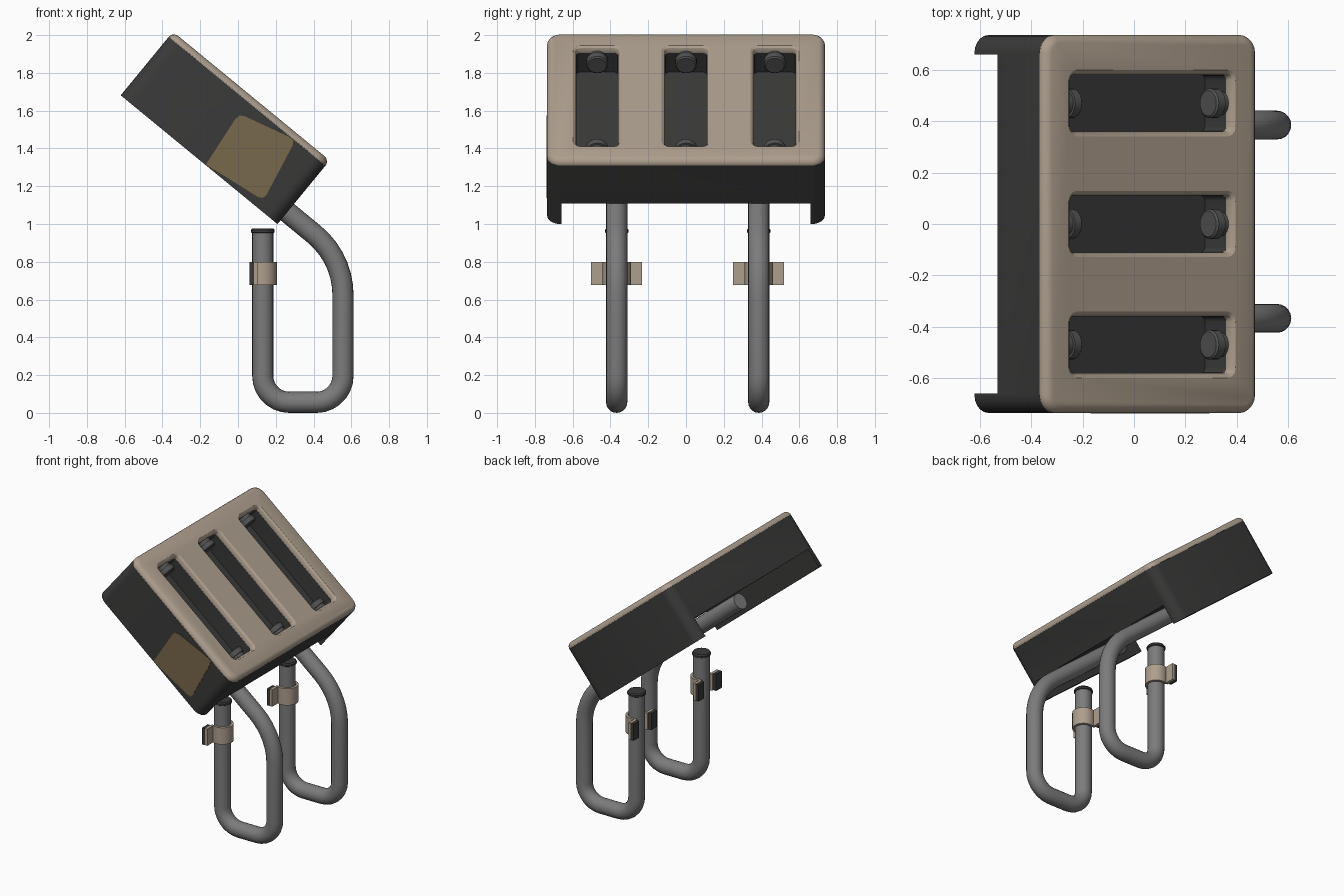
import bpy, bmesh, math
from mathutils import Vector, Matrix

if "Cube" in bpy.data.objects:
    bpy.data.objects.remove(bpy.data.objects["Cube"])

TILT = Matrix.Rotation(math.radians(39.4), 4, 'Y')   # tilted head frame: (along, y, up)
UC = -1.01                                           # head centre along its slope
IDENT = Matrix.Identity(4)


def material(name, rgb):
    m = bpy.data.materials.new(name)
    m.diffuse_color = (*rgb, 1)
    m.use_nodes = True
    m.node_tree.nodes["Principled BSDF"].inputs["Base Color"].default_value = m.diffuse_color
    return m


BEIGE = material("warm_beige", (0.42, 0.345, 0.27))
DARK = material("dark_plastic", (0.042, 0.042, 0.041))
GREY = material("tube_grey", (0.20, 0.20, 0.20))
KNOB = material("contact_grey", (0.085, 0.085, 0.085))
BROWN = material("label_brown", (0.19, 0.14, 0.07))


def finish(bm, name, mat, smooth=True):
    bmesh.ops.recalc_face_normals(bm, faces=bm.faces)
    me = bpy.data.meshes.new(name)
    bm.to_mesh(me)
    bm.free()
    ob = bpy.data.objects.new(name, me)
    bpy.context.collection.objects.link(ob)
    if mat:
        me.materials.append(mat)
    if smooth:
        smooth_it(ob)
    return ob


def select(ob):
    bpy.ops.object.select_all(action='DESELECT')
    ob.select_set(True)
    bpy.context.view_layer.objects.active = ob


def smooth_it(ob):
    select(ob)
    bpy.ops.object.shade_smooth_by_angle(angle=math.radians(30))


def loft(bm, rings, mx=IDENT):
    """Skin a list of equal rings and close both ends."""
    vs = [[bm.verts.new(mx @ Vector(p)) for p in r] for r in rings]
    n = len(vs[0])
    for a, b in zip(vs, vs[1:]):
        for i in range(n):
            bm.faces.new((a[i], a[(i + 1) % n], b[(i + 1) % n], b[i]))
    bm.faces.new(vs[0][::-1])
    bm.faces.new(vs[-1])


def round_rect(cu, cy, hu, hy, r, n, seg=5):
    pts = []
    for k, (su, sy) in enumerate(((1, 1), (-1, 1), (-1, -1), (1, -1))):
        for i in range(seg + 1):
            a = math.pi / 2 * (k + i / seg)
            pts.append((cu + su * (hu - r) + r * math.cos(a), cy + sy * (hy - r) + r * math.sin(a), n))
    return pts


def cut(ob, cutter):
    cutter.hide_render = True
    select(ob)
    m = ob.modifiers.new("cut", 'BOOLEAN')
    m.operation, m.solver, m.object = 'DIFFERENCE', 'EXACT', cutter
    bpy.ops.object.modifier_apply(modifier=m.name)
    bpy.data.objects.remove(cutter, do_unlink=True)


def lathe(bm, centre, axis, profile, mx=IDENT, seg=20):
    """Profile of (distance along axis, radius)."""
    q = Vector((0, 0, 1)).rotation_difference(Vector(axis))
    loft(bm, [[Vector(centre) + q @ Vector((r * math.cos(2 * math.pi * i / seg),
                                            r * math.sin(2 * math.pi * i / seg), d))
               for i in range(seg)] for d, r in profile], mx)


SLOTS = (-0.47, 0, 0.47)

# head body: rounded block, open channel below, three deep slots
HU, HY, R = 0.537, 0.735, 0.07
bm = bmesh.new()
loft(bm, [round_rect(UC, 0, HU, HY, R, n) for n in (0.905, 1.305)], TILT)
body = finish(bm, "head_body", DARK, False)
bm = bmesh.new()
loft(bm, [round_rect(UC, 0, 0.8, 0.66, 0.01, n, 1) for n in (0.7, 1.047)], TILT)
cut(body, finish(bm, "channel_cutter", None, False))
bm = bmesh.new()
for y in SLOTS:
    loft(bm, [round_rect(UC, y, 0.402, 0.11, 0.02, n, 3) for n in (1.175, 1.5)], TILT)
cut(body, finish(bm, "slot_cutter", None, False))
smooth_it(body)

# beige cover with bevelled rim and flared slot lips
bm = bmesh.new()
loft(bm, [round_rect(UC, 0, HU - d, HY - d, R - d, n) for d, n in
          ((0, 1.3055), (0, 1.312), (0.006, 1.325), (0.018, 1.336), (0.032, 1.341))], TILT)
cover = finish(bm, "top_cover", BEIGE, False)
bm = bmesh.new()
for y in SLOTS:
    loft(bm, [round_rect(UC, y, 0.402 + d, 0.11 + d, 0.02 + d, n, 3) for d, n in
              ((0, 1.25), (0, 1.318), (0.007, 1.333), (0.02, 1.342), (0.02, 1.4))], TILT)
cut(cover, finish(bm, "lip_cutter", None, False))
smooth_it(cover)

# round contacts at both ends of every slot
bm = bmesh.new()
for y in SLOTS:
    for s in (-1, 1):
        lathe(bm, (UC + s * 0.415, y, 1.272), (-s, 0, 0),
              ((0, 0.048), (0.035, 0.048), (0.036, 0.058), (0.07, 0.058), (0.077, 0.05)), TILT)
finish(bm, "slot_contacts", KNOB)

# label plate on the front side wall
bm = bmesh.new()
quad = [Vector(p) for p in ((-0.17, 1.315), (0.135, 1.125), (0.305, 1.445), (0.005, 1.585))]
outline = []
for i, p in enumerate(quad):
    a = p + (quad[i - 1] - p).normalized() * 0.035
    b = p + (quad[(i + 1) % 4] - p).normalized() * 0.035
    if i == 0:
        outline.append(p)
    else:
        outline += [a, a * 0.25 + p * 0.5 + b * 0.25, b]
loft(bm, [[(p.x, y, p.y) for p in outline] for y in (-0.733, -0.738)])
finish(bm, "side_label", BROWN, False)


# bent tube path in x, z with filleted corners
def fillet(pts, radii, seg=7):
    out = [pts[0]]
    for p0, p, p1, r in zip(pts, pts[1:], pts[2:], radii):
        a, b = (p0 - p).normalized(), (p1 - p).normalized()
        half = a.angle(b) / 2
        c = p + (a + b).normalized() * (r / math.sin(half))
        s, e = p + a * (r / math.tan(half)) - c, p + b * (r / math.tan(half)) - c
        w = math.pi - 2 * half
        for i in range(seg + 1):
            t = i / seg
            out.append(c + (s * math.sin((1 - t) * w) + e * math.sin(t * w)) / math.sin(w))
    return out + [pts[-1]]


XI, XO, RT = 0.131, 0.556, 0.056
head_end = TILT @ Vector((-1.05, 0, 0.987))
bend = head_end + TILT.to_3x3() @ Vector((1, 0, 0)) * ((XO - head_end.x) / math.cos(math.radians(39.4)))
path = fillet([head_end, bend, Vector((XO, 0, RT)), Vector((XI, 0, RT)), Vector((XI, 0, 0.96))],
              (0.42, 0.14, 0.14))

for side, y in (("front", -0.367), ("back", 0.385)):
    # tube leg, skinned from circles along the path
    rings = []
    for i, p in enumerate(path):
        t = (path[min(i + 1, len(path) - 1)] - path[max(i - 1, 0)]).normalized()
        nrm = Vector((-t.z, 0, t.x))
        rings.append([p + Vector((0, y, 0)) + RT * (nrm * math.cos(k * math.pi / 10)
                      + Vector((0, 1, 0)) * math.sin(k * math.pi / 10)) for k in range(20)])
    bm = bmesh.new()
    loft(bm, rings)
    finish(bm, side + "_tube_leg", GREY)
    # end plug
    bm = bmesh.new()
    lathe(bm, (XI, y, 0), (0, 0, 1), ((0.952, 0.057), (0.956, 0.063), (0.968, 0.063), (0.977, 0.056)))
    finish(bm, side + "_end_plug", DARK)
    # saddle clip with flanges
    arc = [math.radians(-112 + 224 * i / 16) for i in range(17)]
    prof = [(-0.046, -0.135), (-0.028, -0.135)]
    prof += [(0.075 * math.cos(a), 0.075 * math.sin(a)) for a in arc]
    prof += [(-0.028, 0.135), (-0.046, 0.135), (-0.046, 0.06)]
    prof += [(0.057 * math.cos(a), 0.057 * math.sin(a)) for a in arc[::-1]] + [(-0.046, -0.06)]
    bm = bmesh.new()
    loft(bm, [[(XI + px, y + py, z) for px, py in prof] for z in (0.677, 0.8)])
    finish(bm, side + "_clip", BEIGE)
    # dark backing pads of the clip
    bm = bmesh.new()
    for s in (-1, 1):
        loft(bm, [[(x, y + s * 0.103 + a * 0.032, 0.7385 + b * 0.0615)
                   for a, b in ((-1, -1), (1, -1), (1, 1), (-1, 1))] for x in (XI - 0.07, XI - 0.046)])
    finish(bm, side + "_clip_pads", DARK, False)
